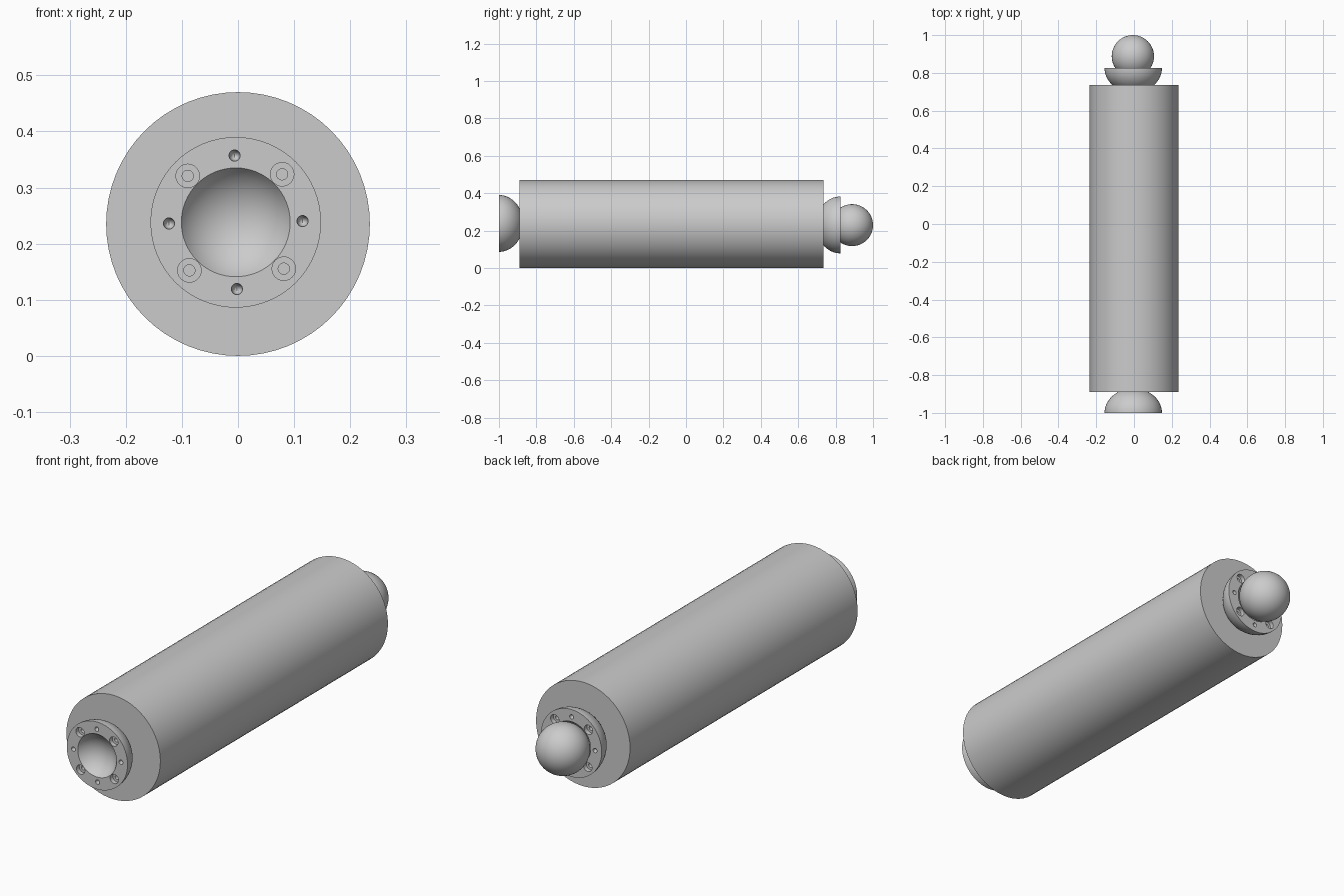
import bpy, bmesh
from math import sin, cos, pi, asin, radians, sqrt
from mathutils import Vector, Matrix

if "Cube" in bpy.data.objects:
    bpy.data.objects.remove(bpy.data.objects["Cube"])


def lathe(bm, profile, centre, direction, steps):
    """Spin (radius, depth) points around the y axis through centre."""
    c = Vector(centre)
    verts = [bm.verts.new(c + Vector((r, direction * d, 0))) for r, d in profile]
    edges = [bm.edges.new(pair) for pair in zip(verts, verts[1:])]
    bmesh.ops.spin(bm, geom=verts + edges, cent=c, axis=(0, 1, 0),
                   angle=2 * pi, steps=steps, use_merge=True)


def finish(bm, name, smooth=True):
    bmesh.ops.remove_doubles(bm, verts=bm.verts, dist=1e-5)
    bmesh.ops.recalc_face_normals(bm, faces=bm.faces)
    mesh = bpy.data.meshes.new(name)
    bm.to_mesh(mesh)
    bm.free()
    ob = bpy.data.objects.new(name, mesh)
    bpy.context.collection.objects.link(ob)
    if smooth:
        smooth_edges(ob)
    return ob


def smooth_edges(ob):
    bpy.ops.object.select_all(action='DESELECT')
    ob.select_set(True)
    bpy.context.view_layer.objects.active = ob
    bpy.ops.object.shade_smooth_by_angle(angle=radians(30))


def bolt_cutter(name, centre, d):
    """Four counterbored screw holes and four round dimples on one circle."""
    bm = bmesh.new()
    for i in range(8):
        a = i * pi / 4 + radians(1)
        p = Vector(centre) + Vector((0.119 * cos(a), 0, 0.119 * sin(a)))
        if i % 2:
            lathe(bm, [(0, -0.02), (0.021, -0.02), (0.021, 0.02),
                       (0.010, 0.02), (0.010, 0.045), (0, 0.045)], p, d, 24)
        else:
            bmesh.ops.create_uvsphere(bm, u_segments=16, v_segments=12, radius=0.010,
                                      matrix=Matrix.Translation(p) @ Matrix.Diagonal((1, 2, 1, 1)))
    return finish(bm, name, smooth=False)


def cup(name, centre, d):
    """Bowl with a flat flange and a spherical socket, drilled for bolts."""
    rim, deep, open_r, ball_r = 0.152, 0.13, 0.097, 0.113
    outer = [(rim * cos(t), deep * sin(t)) for t in [i * pi / 32 for i in range(16)]]
    off = sqrt(ball_r ** 2 - open_r ** 2)
    a0 = asin(open_r / ball_r)
    socket = [(ball_r * sin(a0 * i / 12), ball_r * cos(a0 * i / 12) - off) for i in range(13)]
    bm = bmesh.new()
    lathe(bm, socket + outer + [(0, deep)], centre, d, 64)
    ob = finish(bm, name)
    cutter = bolt_cutter(name + "_cutter", centre, d)
    mod = ob.modifiers.new("bolt_holes", 'BOOLEAN')
    mod.operation, mod.solver, mod.object = 'DIFFERENCE', 'EXACT', cutter
    bpy.context.view_layer.objects.active = ob
    bpy.ops.object.modifier_apply(modifier=mod.name)
    bpy.data.objects.remove(cutter)
    smooth_edges(ob)


# Main cylinder
bm = bmesh.new()
lathe(bm, [(0, 0), (0.235, 0), (0.235, 1.625), (0, 1.625)], (0, -0.89, 0.235), 1, 64)
finish(bm, "main_cylinder")

# Socket cups at both ends
cup("front_socket", (-0.004, -1.0, 0.238), 1)
cup("rear_socket", (-0.004, 0.825, 0.23), -1)

# Ball seated in the rear socket
bm = bmesh.new()
lathe(bm, [(0.112 * sin(pi * i / 32), -0.112 * cos(pi * i / 32)) for i in range(33)],
      (-0.006, 0.888, 0.229), 1, 64)
finish(bm, "ball")
